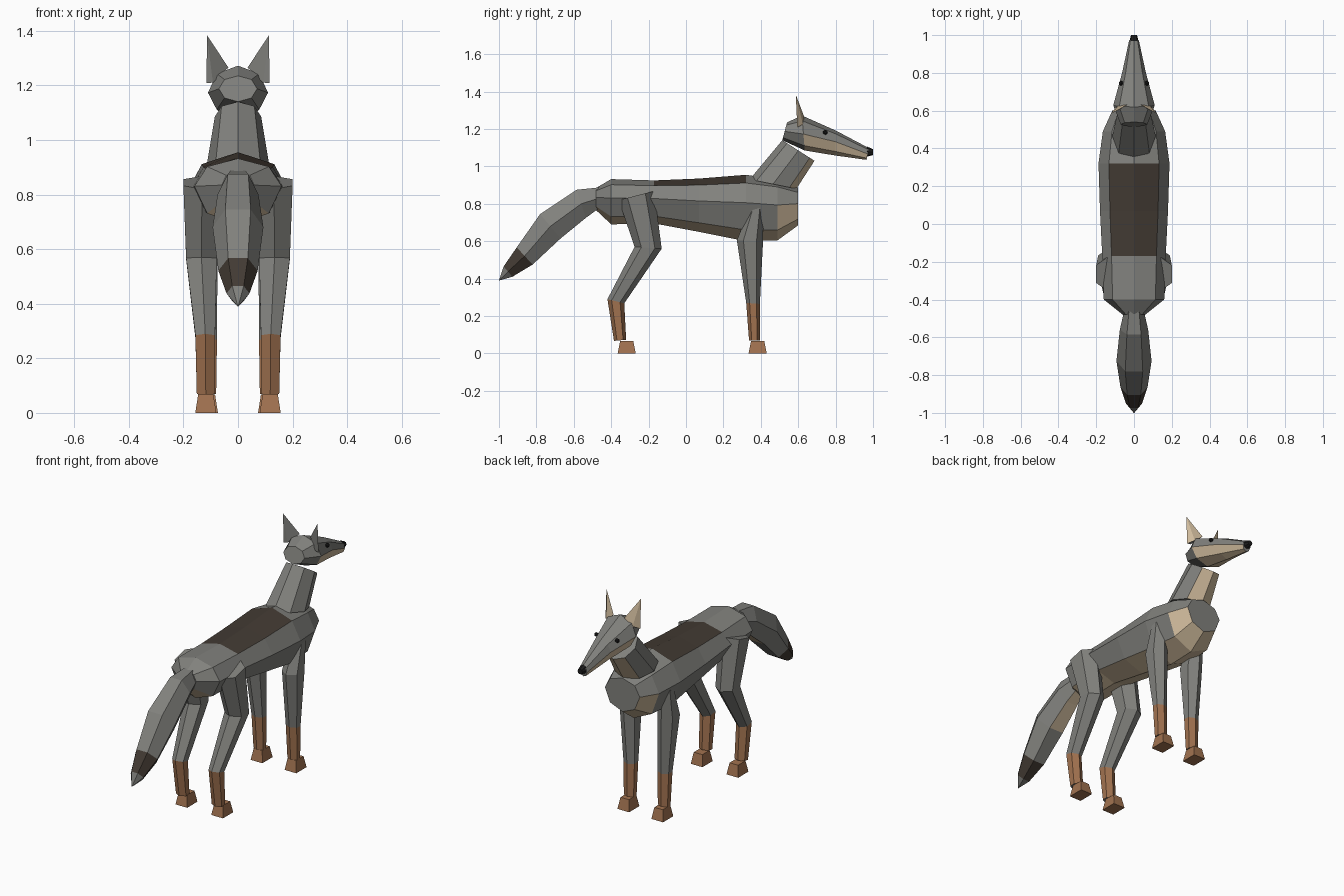
import bpy, bmesh, math
from mathutils import Vector

if "Cube" in bpy.data.objects:
    bpy.data.objects.remove(bpy.data.objects["Cube"])


def material(name, r, g, b):
    m = bpy.data.materials.new(name)
    m.diffuse_color = (r, g, b, 1)
    m.use_nodes = True
    m.node_tree.nodes["Principled BSDF"].inputs["Base Color"].default_value = m.diffuse_color
    return m


GREY = material("grey fur", 0.22, 0.22, 0.205)
SADDLE = material("dark saddle fur", 0.055, 0.043, 0.033)
TAN = material("pale tan fur", 0.62, 0.49, 0.33)
BROWN = material("brown leg fur", 0.36, 0.17, 0.08)
BLACK = material("black", 0.012, 0.012, 0.012)


def finish(name, bm, mats):
    bmesh.ops.recalc_face_normals(bm, faces=bm.faces)
    me = bpy.data.meshes.new(name)
    bm.to_mesh(me)
    bm.free()
    for m in mats:
        me.materials.append(m)
    ob = bpy.data.objects.new(name, me)
    bpy.context.collection.objects.link(ob)
    return ob


def loft(name, rings, n, mats, rule=lambda seg, k: 0, phase=0.0):
    """Skin rings given as (y, z of edge a), (y, z of edge b), half width, x, centre fraction.
    rule(segment, side) gives the material of a face; side 0 starts at edge a."""
    bm = bmesh.new()
    angles = [phase + 2 * math.pi * k / n for k in range(n)]
    cmax = max(math.cos(t) for t in angles)
    smax = max(math.sin(t) for t in angles)
    loops = []
    for a, b, rx, x, f in rings:
        a, b = Vector((x, *a)), Vector((x, *b))
        c = a.lerp(b, f)
        loop = []
        for t in angles:
            u = math.cos(t) / cmax
            p = c + (a - c) * u if u > 0 else c - (b - c) * u
            loop.append(bm.verts.new(p + Vector((rx * math.sin(t) / smax, 0, 0))))
        loops.append(loop)
    for i, (p, q) in enumerate(zip(loops, loops[1:])):
        for k in range(n):
            j = (k + 1) % n
            bm.faces.new((p[k], p[j], q[j], q[k])).material_index = rule(i, k)
    bm.faces.new(loops[0])
    bm.faces.new(loops[-1])
    return finish(name, bm, mats)


# Body: dark saddle on top, tan belly and lower chest
def body_rule(seg, k):
    if k in (0, 7) and seg in (2, 3):
        return 1
    if k in (3, 4) or (seg == 5 and k in (2, 5)):
        return 2
    return 0


body = [(-0.48, 0.885, 0.765, 0.06), (-0.40, 0.932, 0.69, 0.16), (-0.17, 0.925, 0.695, 0.168),
        (0.07, 0.935, 0.65, 0.18), (0.32, 0.955, 0.60, 0.188), (0.49, 0.93, 0.605, 0.165),
        (0.60, 0.885, 0.685, 0.115)]
loft("body", [((y, t), (y, b), w, 0, 0.42) for y, t, b, w in body], 8,
     [GREY, SADDLE, TAN], body_rule)

# Neck with tan throat
loft("neck", [((0.34, 0.93), (0.59, 0.88), 0.115, 0, 0.5),
              ((0.515, 1.14), (0.687, 1.03), 0.085, 0, 0.5)], 8,
     [GREY, TAN], lambda seg, k: int(k in (3, 4)))

# Head with tan jaw, and the nose
loft("head", [((0.54, 1.235), (0.515, 1.14), 0.07, 0, 0.5),
              ((0.62, 1.272), (0.635, 1.085), 0.11, 0, 0.53),
              ((0.80, 1.192), (0.80, 1.058), 0.063, 0, 0.45),
              ((0.978, 1.098), (0.965, 1.035), 0.026, 0, 0.5)], 8,
     [GREY, TAN], lambda seg, k: int(seg > 0 and 2 <= k <= 5))
loft("nose", [((0.968, 1.106), (0.968, 1.052), 0.024, 0, 0.5),
              ((1.0, 1.092), (1.0, 1.06), 0.016, 0, 0.5)], 8, [BLACK])

# Tail: tan underside near the root, dark band before the tip
loft("tail", [((-0.44, 0.89), (-0.46, 0.78), 0.05, 0, 0.5),
              ((-0.585, 0.875), (-0.535, 0.725), 0.075, 0, 0.5),
              ((-0.78, 0.745), (-0.67, 0.615), 0.093, 0, 0.5),
              ((-0.905, 0.567), (-0.82, 0.475), 0.072, 0, 0.5),
              ((-0.975, 0.465), (-0.928, 0.41), 0.042, 0, 0.5),
              ((-1.0, 0.392), (-0.998, 0.39), 0.002, 0, 0.5)], 6,
     [GREY, SADDLE, TAN],
     lambda seg, k: 1 if seg == 3 else 2 if k == 2 and seg < 2 else 0, math.pi / 6)

# Legs: upper part grey, lower part brown
hind = [((-0.17, 0.868), (-0.36, 0.82), 0.068, 0.132),
        ((-0.13, 0.56), (-0.275, 0.57), 0.056, 0.134),
        ((-0.33, 0.268), (-0.42, 0.29), 0.036, 0.120),
        ((-0.32, 0.073), (-0.385, 0.067), 0.033, 0.118)]
fore = [((0.415, 0.785), (0.335, 0.76), 0.038, 0.132),
        ((0.412, 0.60), (0.272, 0.605), 0.05, 0.125),
        ((0.395, 0.265), (0.322, 0.27), 0.036, 0.113),
        ((0.395, 0.07), (0.337, 0.07), 0.032, 0.112)]

for s, side in ((1, "right"), (-1, "left")):
    for label, rings, fx, fy in (("hind", hind, 0.118, -0.317), ("front", fore, 0.112, 0.383)):
        loft(f"{side}_{label}_leg", [(a, b, w, s * x, 0.5) for a, b, w, x in rings], 6,
             [GREY, BROWN], lambda seg, k: int(seg == 2))
        # Paw: tapered box
        bm = bmesh.new()
        bmesh.ops.create_cube(bm, size=1)
        for v in bm.verts:
            w, l, z = (0.056, 0.07, 0.067) if v.co.z > 0 else (0.077, 0.097, 0)
            v.co = (s * fx + v.co.x * w, fy + v.co.y * l, z)
        finish(f"{side}_{label}_paw", bm, [BROWN])

    # Ear: thin pyramid, tan on the front faces
    bm = bmesh.new()
    base = [(0.115, 0.595, 1.208), (0.085, 0.625, 1.225), (0.035, 0.632, 1.265), (0.092, 0.598, 1.21)]
    tip = bm.verts.new((s * 0.114, 0.587, 1.384))
    vs = [bm.verts.new((s * x, y, z)) for x, y, z in base]
    for k in range(4):
        bm.faces.new((vs[k], vs[(k + 1) % 4], tip)).material_index = int(k < 2)
    bm.faces.new(vs)
    finish(f"{side}_ear", bm, [GREY, TAN])

    # Eye
    bm = bmesh.new()
    bmesh.ops.create_icosphere(bm, subdivisions=1, radius=0.014)
    bmesh.ops.translate(bm, verts=bm.verts, vec=(s * 0.068, 0.745, 1.182))
    finish(f"{side}_eye", bm, [BLACK])
